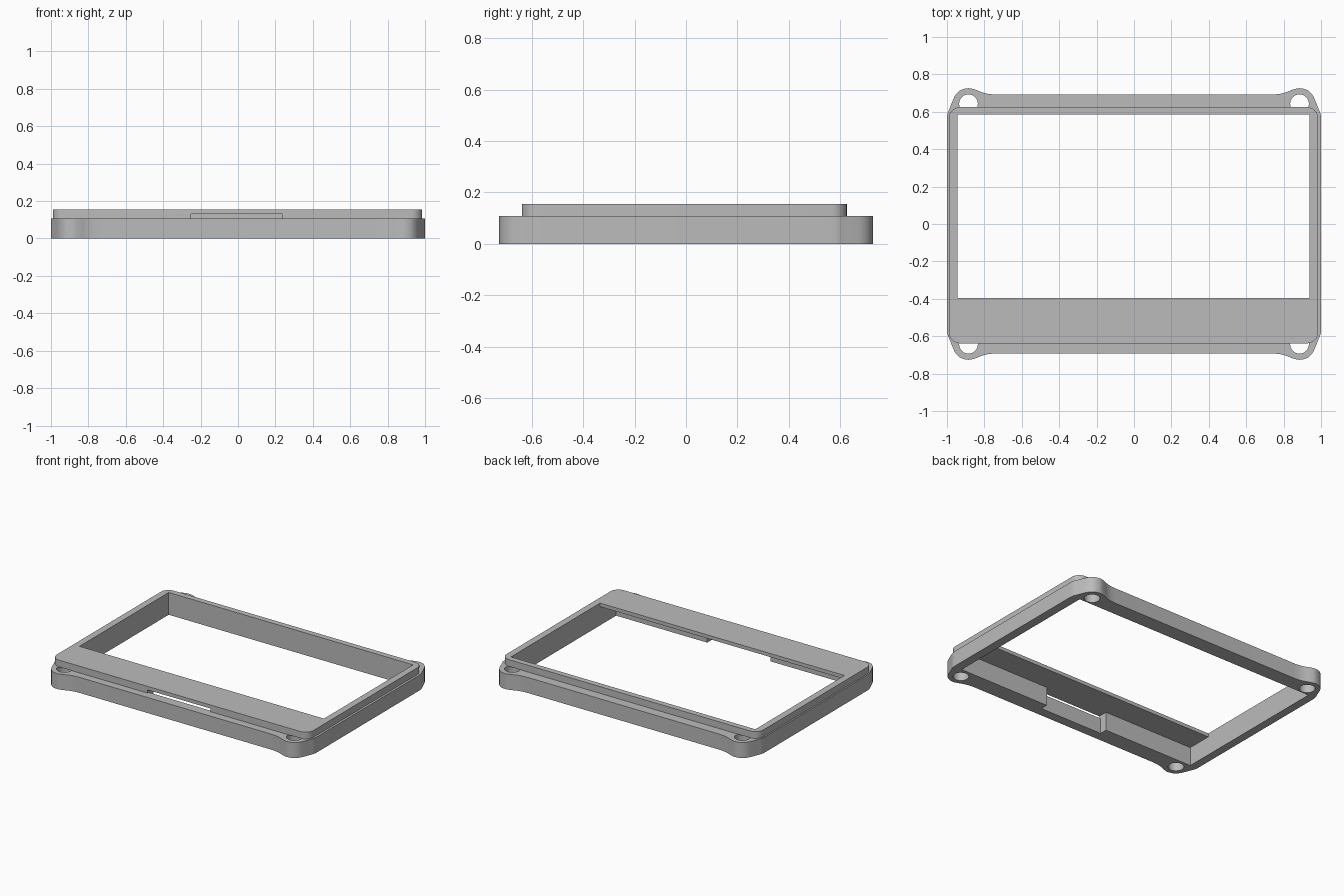
import bpy
import bmesh
from math import sin, cos, pi, radians
from mathutils import Vector

old = bpy.data.objects.get("Cube")
if old:
    bpy.data.objects.remove(old, do_unlink=True)

BASE_TOP, CEILING, TOP = 0.108, 0.13, 0.155

# One plain grey plastic
grey = bpy.data.materials.new("grey plastic")
grey.use_nodes = True
colour = (0.5, 0.5, 0.5, 1)
grey.diffuse_color = colour
grey.node_tree.nodes["Principled BSDF"].inputs["Base Color"].default_value = colour


def prism(name, outline, z0, z1):
    """Extrude a closed outline from z0 to z1."""
    bm = bmesh.new()
    face = bm.faces.new([bm.verts.new((x, y, z0)) for x, y in outline])
    top = bmesh.ops.extrude_face_region(bm, geom=[face])["geom"]
    for v in top:
        if isinstance(v, bmesh.types.BMVert):
            v.co.z = z1
    bmesh.ops.recalc_face_normals(bm, faces=bm.faces)
    mesh = bpy.data.meshes.new(name)
    bm.to_mesh(mesh)
    bm.free()
    mesh.materials.append(grey)
    obj = bpy.data.objects.new(name, mesh)
    bpy.context.collection.objects.link(obj)
    return obj


def rectangle(x0, x1, y0, y1):
    return [(x0, y0), (x1, y0), (x1, y1), (x0, y1)]


def rounded(x0, x1, y0, y1, r, steps=8):
    pts = []
    corners = [(x1 - r, y1 - r), (x0 + r, y1 - r), (x0 + r, y0 + r), (x1 - r, y0 + r)]
    for quarter, (cx, cy) in enumerate(corners):
        for i in range(steps + 1):
            a = (quarter + i / steps) * pi / 2
            pts.append((cx + r * cos(a), cy + r * sin(a)))
    return pts


def circle(cx, cy, r, n=32):
    return [(cx + r * cos(2 * pi * i / n), cy + r * sin(2 * pi * i / n)) for i in range(n)]


def smooth_path(points, steps=4):
    """Flowing curve through the points."""
    p = [Vector(q) for q in points]
    p = [p[0]] + p + [p[-1]]
    out = []
    for a, b, c, d in zip(p, p[1:], p[2:], p[3:]):
        for i in range(steps):
            t = i / steps
            out.append(0.5 * (2 * b + (c - a) * t + (2 * a - 5 * b + 4 * c - d) * t * t
                              + (3 * b - a - 3 * c + d) * t ** 3))
    return [tuple(v) for v in out + [p[-1]]]


def combine(target, other, operation):
    mod = target.modifiers.new(operation.lower(), "BOOLEAN")
    mod.operation = operation
    mod.solver = "EXACT"
    mod.object = other
    bpy.context.view_layer.objects.active = target
    bpy.ops.object.modifier_apply(modifier=mod.name)
    bpy.data.objects.remove(other, do_unlink=True)


# Base frame with a screw ear at each corner
ear = smooth_path([(1.0, 0.56), (0.997, 0.59), (0.985, 0.62), (0.971, 0.655), (0.954, 0.69),
                   (0.926, 0.716), (0.885, 0.726), (0.848, 0.718), (0.815, 0.705),
                   (0.78, 0.696), (0.74, 0.692)])
outline = (ear + [(-x, y) for x, y in reversed(ear)]
           + [(-x, -y) for x, y in ear] + [(x, -y) for x, y in reversed(ear)])
frame = prism("bezel_frame", outline, 0, BASE_TOP)

# Screw holes
for sx in (-1, 1):
    for sy in (-1, 1):
        hole = prism("hole_cutter", circle(sx * 0.885, sy * 0.643, 0.05), -0.1, TOP + 0.1)
        combine(frame, hole, "DIFFERENCE")

# Raised upper tier, closing the inner part of each hole
tier = prism("upper_tier", rounded(-0.99, 0.985, -0.638, 0.625, 0.06), BASE_TOP, TOP)
combine(frame, tier, "UNION")

# Cavity below, display opening above, slot and recess through the front wall
cuts = [
    (rectangle(-0.943, 0.938, -0.572, 0.585), -0.1, CEILING),
    (rectangle(-0.943, 0.938, -0.395, 0.585), -0.1, TOP + 0.1),
    (rectangle(-0.25, 0.237, -0.8, -0.5), BASE_TOP, CEILING),
    (rectangle(-0.25, 0.237, -0.625, -0.5), -0.1, CEILING),
]
for shape, z0, z1 in cuts:
    combine(frame, prism("opening_cutter", shape, z0, z1), "DIFFERENCE")

# Smooth corners, crisp edges
bpy.ops.object.select_all(action="DESELECT")
frame.select_set(True)
bpy.context.view_layer.objects.active = frame
bpy.ops.object.shade_smooth_by_angle(angle=radians(30))
